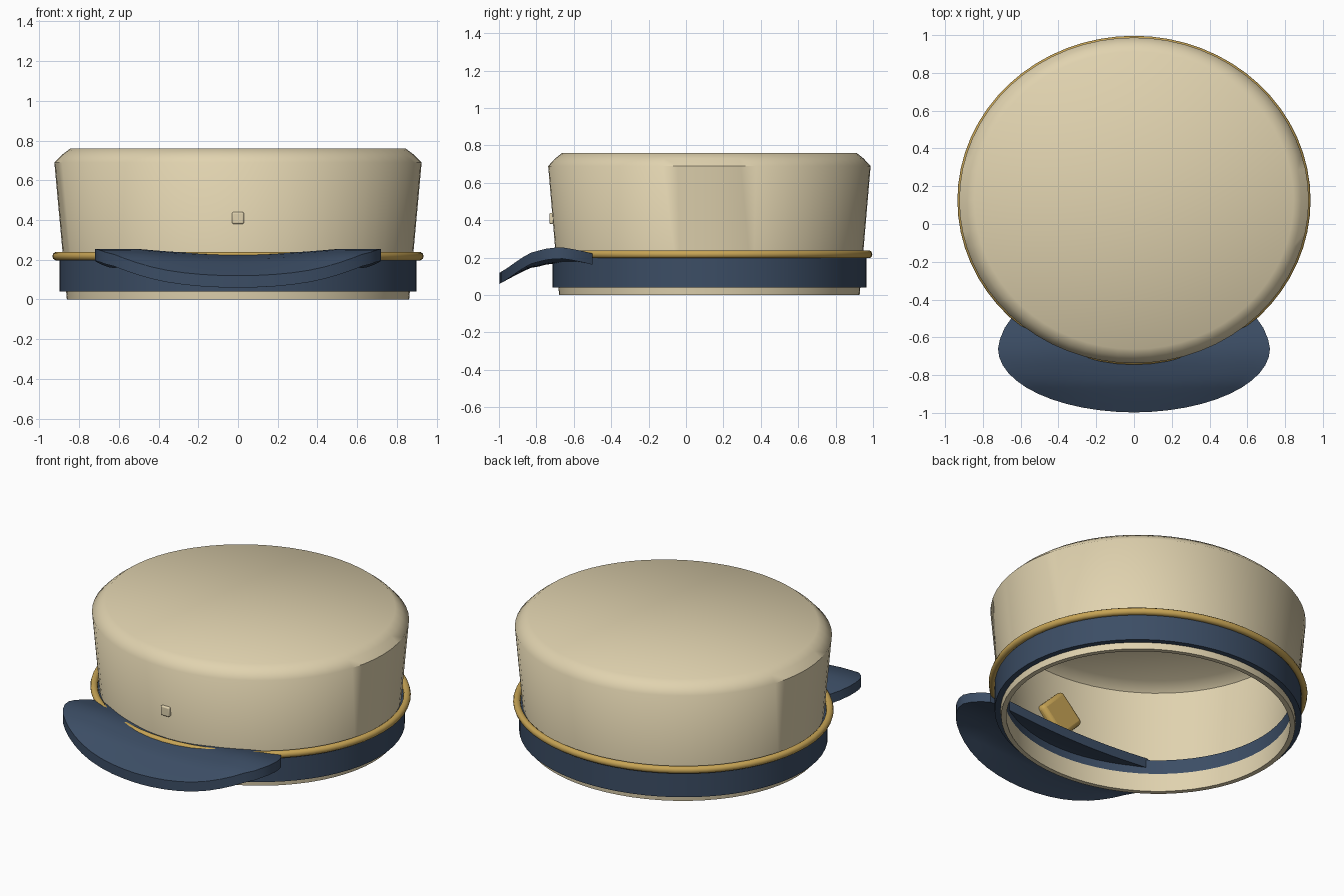
import bpy, bmesh
from math import pi, sin, cos, sqrt, radians

if "Cube" in bpy.data.objects:
    bpy.data.objects.remove(bpy.data.objects["Cube"])

CY, RATIO = 0.125, 0.932   # cap centre in y, depth / width of the oval


def material(name, rgb):
    m = bpy.data.materials.new(name)
    m.diffuse_color = (*rgb, 1)
    m.use_nodes = True
    m.node_tree.nodes["Principled BSDF"].inputs["Base Color"].default_value = m.diffuse_color
    return m


CREAM = material("cream_cloth", (0.75, 0.65, 0.43))
NAVY = material("navy_cloth", (0.045, 0.075, 0.13))
GOLD = material("gold_trim", (0.57, 0.37, 0.09))


def finish(ob, mat, angle=40):
    ob.data.materials.append(mat)
    bpy.ops.object.select_all(action='DESELECT')
    ob.select_set(True)
    bpy.context.view_layer.objects.active = ob
    bpy.ops.object.shade_smooth_by_angle(angle=radians(angle))
    return ob


def from_bmesh(name, bm, mat, angle=40):
    bmesh.ops.recalc_face_normals(bm, faces=bm.faces)
    me = bpy.data.meshes.new(name)
    bm.to_mesh(me)
    bm.free()
    ob = bpy.data.objects.new(name, me)
    bpy.context.collection.objects.link(ob)
    return finish(ob, mat, angle)


def oval_lathe(name, profile, mat, closed=False, segs=64, angle=50):
    """Spin an (r, z) profile into an oval shell."""
    bm = bmesh.new()
    pts = profile + profile[:1] if closed else profile
    vs = [bm.verts.new((r, 0, z)) for r, z in pts]
    es = [bm.edges.new(p) for p in zip(vs, vs[1:])]
    bmesh.ops.spin(bm, geom=vs + es, axis=(0, 0, 1), cent=(0, 0, 0),
                   steps=segs, angle=2 * pi)
    bmesh.ops.remove_doubles(bm, verts=bm.verts, dist=1e-4)
    for v in bm.verts:
        v.co.y = v.co.y * RATIO + CY
    return from_bmesh(name, bm, mat, angle)


def block(name, size, loc, mat, bevel, roll=0):
    bpy.ops.mesh.primitive_cube_add(size=1, location=loc, rotation=(0, roll, 0))
    ob = bpy.context.object
    ob.name = name
    ob.scale = size
    bpy.ops.object.transform_apply(location=False, rotation=False, scale=True)
    b = ob.modifiers.new("bevel", 'BEVEL')
    b.width, b.segments = bevel, 3
    return finish(ob, mat)


# Crown: thick flared shell, open at the bottom
oval_lathe("crown", [(0, 0.76), (0.845, 0.76), (0.885, 0.73), (0.925, 0.69),
                     (0.862, 0), (0.832, 0), (0.894, 0.68), (0.835, 0.73),
                     (0, 0.73)], CREAM)

# Head band, just breaking through the crown's inner wall
oval_lathe("band", [(0.90, 0.04), (0.90, 0.21), (0.843, 0.21), (0.843, 0.04)],
           NAVY, closed=True)

# Piping cord above the band
oval_lathe("piping", [(0.913 + 0.022 * cos(2 * pi * i / 10),
                       0.218 + 0.022 * sin(2 * pi * i / 10)) for i in range(10)],
           GOLD, closed=True, angle=80)

# Visor: arched plate with a straight rear edge hidden inside the cap
ARCH = [(-1.0, 0.118), (-0.93, 0.165), (-0.836, 0.225), (-0.74, 0.25),
        (-0.67, 0.256), (-0.58, 0.242), (-0.5, 0.222)]


def arch(y):
    for (y0, z0), (y1, z1) in zip(ARCH, ARCH[1:]):
        if y <= y1:
            return z0 + (z1 - z0) * (y - y0) / (y1 - y0)
    return ARCH[-1][1]


rows = [(-0.5, 0.65), (-0.55, 0.685), (-0.61, 0.71)]
for i in range(13):
    t = i / 12 * pi / 2
    rows.append((-0.66 - 0.337 * sin(t), max(0.72 * cos(t), 0.02)))
N = 20
bm = bmesh.new()
grid = []
for y, w in rows:
    row = []
    for j in range(N + 1):
        x = w * (2 * j / N - 1)
        dip = 0.025 * max(0, 1 - (x / 0.5) ** 2) * min(1, (y + 1) / 0.2)
        row.append(bm.verts.new((x, y, arch(y) - dip)))
    grid.append(row)
for a, b in zip(grid, grid[1:]):
    for j in range(N):
        bm.faces.new((a[j], a[j + 1], b[j + 1], b[j]))
ext = bmesh.ops.extrude_face_region(bm, geom=bm.faces[:], use_keep_orig=True)
for v in ext["geom"]:
    if isinstance(v, bmesh.types.BMVert):
        v.co.z -= 0.06
visor = from_bmesh("visor", bm, NAVY)
bev = visor.modifiers.new("bevel", 'BEVEL')
bev.width, bev.segments, bev.angle_limit = 0.012, 2, radians(55)

# Diamond badge backing inside the front wall, and its small pin outside
block("badge", (0.22, 0.07, 0.22), (0, -0.665, 0.385), GOLD, 0.025, pi / 4)
block("badge_pin", (0.06, 0.05, 0.06), (0, -0.705, 0.41), CREAM, 0.008)
